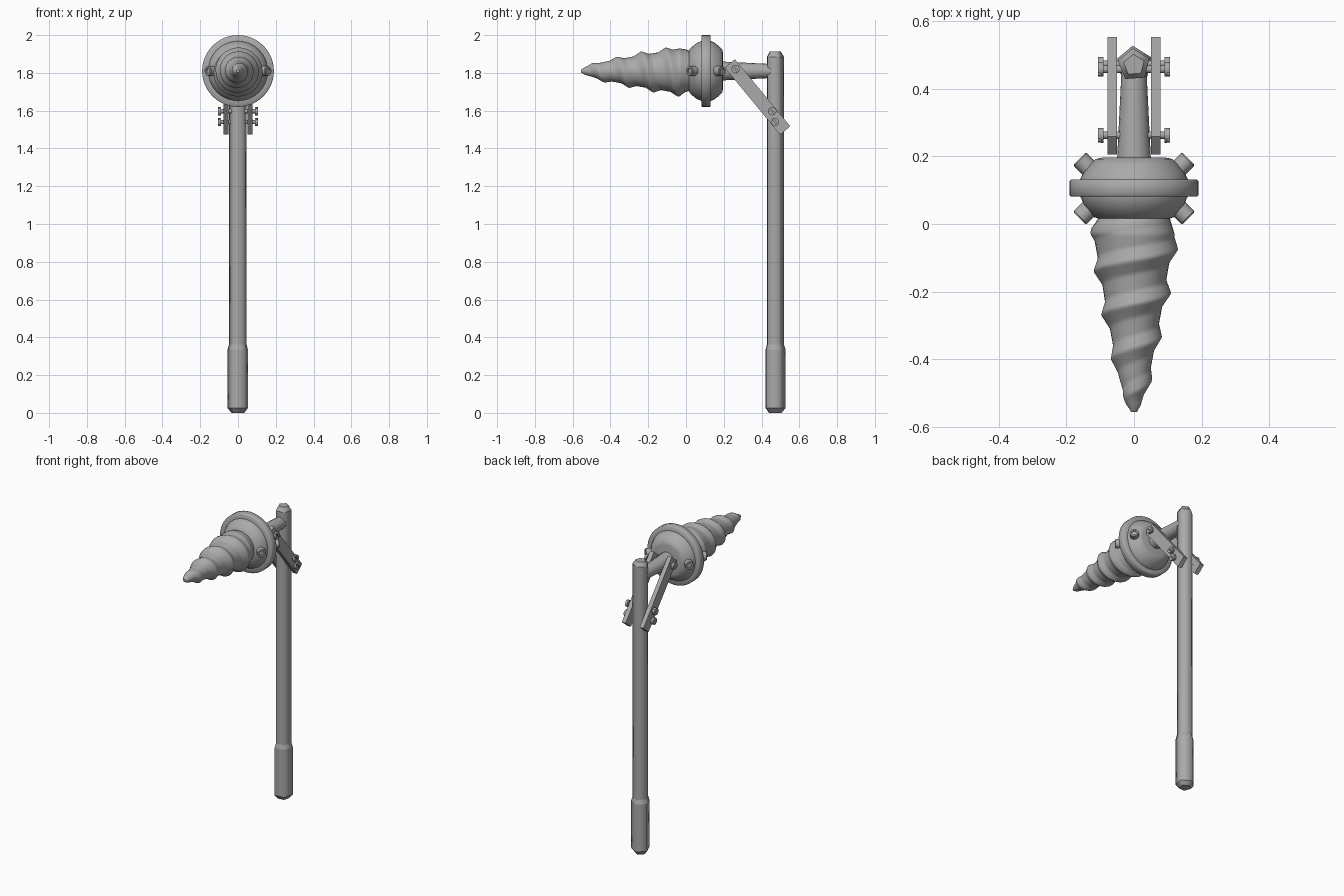
import bpy, bmesh, math
from mathutils import Vector, Matrix

if "Cube" in bpy.data.objects:
    bpy.data.objects.remove(bpy.data.objects["Cube"])

steel = bpy.data.materials.new("grey_steel")
steel.diffuse_color = (0.4, 0.4, 0.4, 1)
steel.use_nodes = True
steel.node_tree.nodes["Principled BSDF"].inputs["Base Color"].default_value = steel.diffuse_color
AXIS_Z = 1.81      # height of the drill axis
POLE_Y = 0.47      # position of the pole


def finish(name, bm, matrix=Matrix(), angle=35):
    bmesh.ops.recalc_face_normals(bm, faces=bm.faces)
    me = bpy.data.meshes.new(name)
    bm.to_mesh(me)
    bm.free()
    me.transform(matrix)
    me.materials.append(steel)
    ob = bpy.data.objects.new(name, me)
    bpy.context.collection.objects.link(ob)
    bpy.ops.object.select_all(action='DESELECT')
    ob.select_set(True)
    bpy.context.view_layer.objects.active = ob
    bpy.ops.object.shade_smooth_by_angle(angle=math.radians(angle))
    return ob


def skin(rings, sharp_rings=False):
    """Bridge a list of rings of points into a capped tube."""
    bm = bmesh.new()
    vs = [[bm.verts.new(p) for p in ring] for ring in rings]
    n = len(vs[0])
    for a, b in zip(vs, vs[1:]):
        for i in range(n):
            k = (i + 1) % n
            bm.faces.new((a[i], a[k], b[k], b[i]))
    bm.faces.new(vs[0])
    bm.faces.new(vs[-1])
    if sharp_rings:
        for ring in vs:
            for i in range(n):
                bm.edges.get((ring[i], ring[(i + 1) % n])).smooth = False
    return bm


def lathe(name, profile, origin, direction, sides=32, turn=0.0, sharp_rings=False, angle=35):
    """Turn (radius, distance) pairs about a direction."""
    rings = [[(r * math.cos(turn + math.tau * i / sides),
               r * math.sin(turn + math.tau * i / sides), d) for i in range(sides)]
             for r, d in profile]
    rot = Vector(direction).to_track_quat('Z', 'Y').to_matrix().to_4x4()
    if Vector(direction) == Vector((0, 0, 1)):
        rot = Matrix()
    return finish(name, skin(rings, sharp_rings), Matrix.Translation(origin) @ rot, angle)


def lerp(points, y):
    for (y0, v0), (y1, v1) in zip(points, points[1:]):
        if y >= y1:
            return v0 + (v1 - v0) * (y0 - y) / (y0 - y1)
    return points[-1][1]


# five-sided pole and thicker grip
turn = math.radians(94)
lathe("pole", [(0.049, 0.3), (0.049, 1.885), (0.032, 1.912)],
      (0, POLE_Y, 0), (0, 0, 1), 5, turn, True, 75)
lathe("grip", [(0.036, 0), (0.057, 0.025), (0.057, 0.335), (0.049, 0.362)],
      (0, POLE_Y, 0), (0, 0, 1), 5, turn, True, 75)

# spiral drill
ROOT = [(0.02, 0.105), (-0.03, 0.12), (-0.15, 0.098), (-0.24, 0.084),
        (-0.45, 0.045), (-0.5, 0.03), (-0.535, 0.02), (-0.556, 0.008)]
RIDGE = [(0.02, 0), (-0.03, 0.018), (-0.2, 0.021), (-0.4, 0.014), (-0.5, 0.011), (-0.545, 0)]
PITCH, ROWS, SIDES = 0.13, 96, 32
rings = []
for j in range(ROWS + 1):
    y = 0.02 - 0.576 * j / ROWS
    ring = []
    for i in range(SIDES):
        t = math.tau * i / SIDES
        phase = ((-0.075 - y) / PITCH - i / SIDES + 0.5) % 1 - 0.5
        r = lerp(ROOT, y) + lerp(RIDGE, y) * max(0, 1 - abs(phase) / 0.3)
        ring.append((r * math.cos(t), y, AXIS_Z + r * math.sin(t)))
    rings.append(ring)
finish("drill_bit", skin(rings), angle=50)

# rounded drum, flange ring and neck
lathe("drum", [(0.1, 0.015), (0.118, 0.02), (0.147, 0.055), (0.158, 0.08), (0.16, 0.13),
               (0.15, 0.15), (0.132, 0.175), (0.113, 0.192), (0.095, 0.196)],
      (0, 0, AXIS_Z), (0, 1, 0), 40, angle=50)
lathe("flange_ring", [(0.15, 0.081), (0.186, 0.081), (0.19, 0.085), (0.19, 0.127),
                      (0.186, 0.131), (0.15, 0.131)], (0, 0, AXIS_Z), (0, 1, 0), 48, angle=50)
lathe("neck", [(0.05, 0.19), (0.037, 0.45)], (0, 0, AXIS_Z), (0, 1, 0), 16)

# diagonal drum bolts with a recessed socket
for sx in (-1, 1):
    for sy, y in ((-1, 0.03), (1, 0.18)):
        d = Vector((sx, sy, 0)).normalized()
        lathe("drum_bolt", [(0.027, -0.04), (0.027, 0.014), (0.024, 0.018),
                            (0.015, 0.018), (0.014, 0.009)],
              Vector((sx * 0.148, y, AXIS_Z)), d, 12)

# slanted brace plates either side of the pole
top, end = Vector((0, 0.232, 1.85)), Vector((0, 0.525, 1.495))
span = top - end
lean = Matrix.Rotation(math.atan2(-span.y, span.z), 4, 'X')
for sx in (-1, 1):
    bm = bmesh.new()
    bmesh.ops.create_cube(bm, size=1)
    place = Matrix.Translation((top + end) / 2 + Vector((sx * 0.064, 0, 0)))
    finish("brace", bm, place @ lean @ Matrix.Diagonal((0.028, 0.07, span.length, 1)))

    # slotted screws through each brace
    for y, z in ((0.262, 1.82), (0.457, 1.597), (0.472, 1.54)):
        lathe("screw", [(0.011, 0.02), (0.011, 0.09), (0.022, 0.09), (0.022, 0.098)],
              (0, y, z), (sx, 0, 0), 12)
        for half in (0, 1):
            pts = []
            for i in range(7):
                a = -1.4 + 2.8 * i / 6 + math.pi * half + 0.7
                pts.append((y + 0.022 * math.cos(a), z + 0.022 * math.sin(a)))
            finish("screw_head_half",
                   skin([[(sx * x, py, pz) for py, pz in pts] for x in (0.097, 0.106)]))
